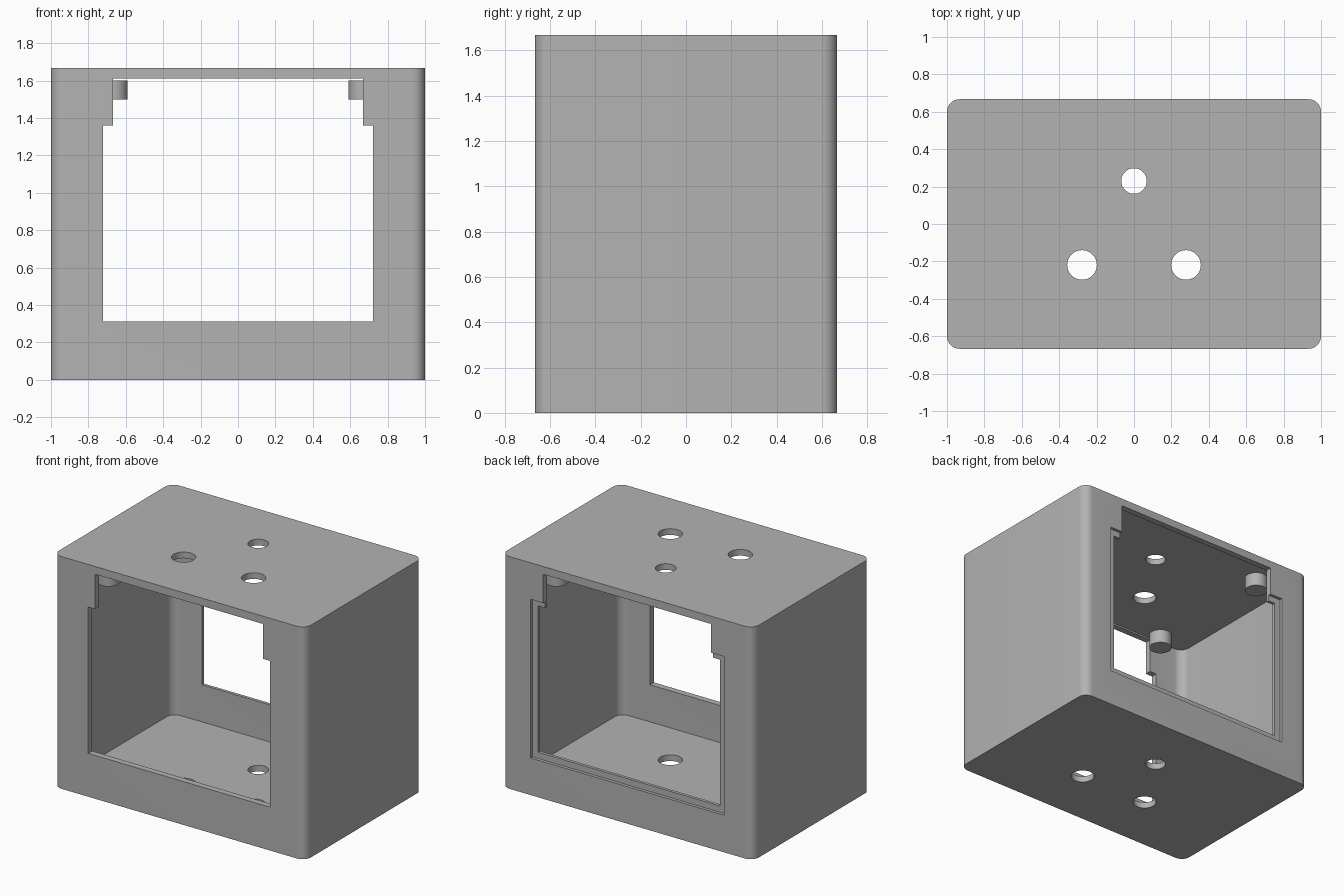
import bpy, bmesh
from math import pi, sin, cos, radians

cube = bpy.data.objects.get("Cube")
if cube:
    bpy.data.objects.remove(cube, do_unlink=True)

# Overall sizes
HX, HY, H = 1.0, 0.667, 1.667
WALL, STEP, RADIUS = 0.0445, 0.0223, 0.067

grey = bpy.data.materials.new("plain grey")
grey.use_nodes = True
GREY = (0.45, 0.45, 0.45, 1)
grey.diffuse_color = GREY
grey.node_tree.nodes["Principled BSDF"].inputs["Base Color"].default_value = GREY


def prism(name, outline, offset):
    """Extrude a closed outline of 3D points by an offset vector."""
    bm = bmesh.new()
    face = bm.faces.new([bm.verts.new(p) for p in outline])
    ext = bmesh.ops.extrude_face_region(bm, geom=[face])
    verts = [g for g in ext["geom"] if isinstance(g, bmesh.types.BMVert)]
    bmesh.ops.translate(bm, verts=verts, vec=offset)
    bmesh.ops.recalc_face_normals(bm, faces=bm.faces)
    mesh = bpy.data.meshes.new(name)
    bm.to_mesh(mesh)
    bm.free()
    mesh.materials.append(grey)
    obj = bpy.data.objects.new(name, mesh)
    bpy.context.collection.objects.link(obj)
    return obj


def rounded_box(name, hx, hy, r, z0, z1, steps=10):
    pts = []
    for i, (sx, sy) in enumerate([(1, 1), (-1, 1), (-1, -1), (1, -1)]):
        for k in range(steps + 1):
            a = (i + k / steps) * pi / 2
            pts.append((sx * (hx - r) + r * cos(a), sy * (hy - r) + r * sin(a), z0))
    return prism(name, pts, (0, 0, z1 - z0))


def cylinder(name, x, y, r, z0, z1, sides=48):
    angles = [2 * pi * k / sides for k in range(sides)]
    pts = [(x + r * cos(a), y + r * sin(a), z0) for a in angles]
    return prism(name, pts, (0, 0, z1 - z0))


def window(name, wide, low, shoulder, y0, y1):
    """Opening with a wide lower part and a narrower top."""
    top, narrow = 1.611, 0.667
    half = [(wide, low), (wide, shoulder), (narrow, shoulder), (narrow, top)]
    outline = half + [(-x, z) for x, z in reversed(half)]
    return prism(name, [(x, y0, z) for x, z in outline], (0, y1 - y0, 0))


def smooth(obj):
    bpy.ops.object.select_all(action="DESELECT")
    obj.select_set(True)
    bpy.context.view_layer.objects.active = obj
    bpy.ops.object.shade_smooth_by_angle(angle=radians(30))


# Housing and its cutters
housing = rounded_box("housing", HX, HY, RADIUS, 0, H)
cutters = [
    rounded_box("cavity_cutter", HX - WALL, HY - WALL, RADIUS, WALL, H - WALL),
    window("window_cutter", 0.722, 0.311, 1.361, -1, 1),
    window("back_rebate_cutter", 0.767, 0.266, 1.405, HY - STEP, 1),
]
for x, y, r in [(0, 0.23, 0.068), (-0.278, -0.219, 0.079), (0.278, -0.219, 0.079)]:
    cutters.append(cylinder("hole_cutter", x, y, r, -0.5, H + 0.5))

for cutter in cutters:
    cutter.hide_render = True
    mod = housing.modifiers.new("cut", "BOOLEAN")
    mod.operation = "DIFFERENCE"
    mod.solver = "EXACT"
    mod.object = cutter
    bpy.context.view_layer.objects.active = housing
    bpy.ops.object.modifier_apply(modifier=mod.name)
    bpy.data.objects.remove(cutter, do_unlink=True)
smooth(housing)

# Four pegs beneath the ceiling corners
for side, sx in (("left", 1), ("right", -1)):
    for end, sy in (("front", -1), ("back", 1)):
        smooth(cylinder(f"{end}_{side}_peg", sx * 0.667, sy * 0.512, 0.077, 1.5, 1.6))
